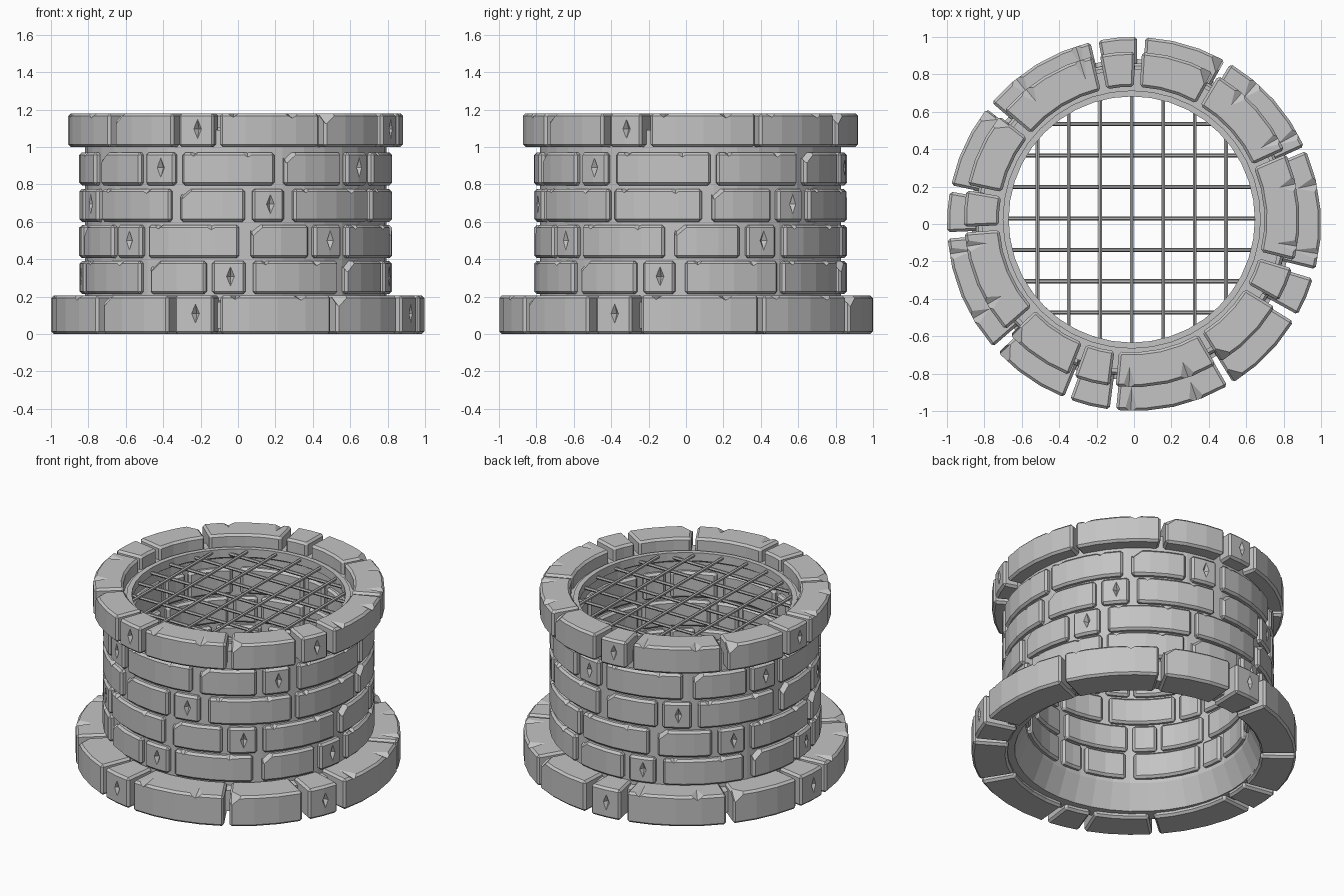
import bpy, bmesh, math
from mathutils import Matrix, Vector

if "Cube" in bpy.data.objects:
    bpy.data.objects.remove(bpy.data.objects["Cube"])

CX, CY = -0.012, 0.024          # axis of the shaft and rim


def material(name, v):
    m = bpy.data.materials.new(name)
    m.diffuse_color = (v, v, v, 1)
    m.use_nodes = True
    m.node_tree.nodes["Principled BSDF"].inputs["Base Color"].default_value = m.diffuse_color
    return m


STONE = material("stone grey", 0.55)

# One course of bricks: start angle, end angle, kind (s small, l long, m medium)
BRICKS = [(250, 262.5, 's'), (264.5, 300, 'l'), (302, 328.5, 'm'),
          (331, 343, 's'), (346, 383, 'l'), (384.5, 419, 'l'), (421, 446.5, 'm'),
          (449, 461, 's'), (463.5, 499.5, 'l'), (502, 528, 'm'),
          (530, 542.5, 's'), (544.5, 581, 'l'), (583.5, 608, 'm')]
# Wider joints on the wall courses
TRIM = {'s': (0, 0), 'l': (0.8, 0), 'm': (1.8, -0.3)}


def add_object(name, bm, mat):
    bmesh.ops.recalc_face_normals(bm, faces=bm.faces[:])
    me = bpy.data.meshes.new(name)
    bm.to_mesh(me)
    bm.free()
    me.materials.append(mat)
    ob = bpy.data.objects.new(name, me)
    bpy.context.collection.objects.link(ob)
    return ob


def arc_block(bm, a0, a1, r0, r1, z0, z1):
    # Curved brick as a swept rectangle with flat facets
    n = max(2, round((a1 - a0) / 9))
    rings = []
    for i in range(n + 1):
        a = math.radians(a0 + (a1 - a0) * i / n)
        c, s = math.cos(a), math.sin(a)
        rings.append([bm.verts.new((r * c, r * s, z)) for r, z in
                      ((r0, z0), (r1, z0), (r1, z1), (r0, z1))])
    for p, q in zip(rings, rings[1:]):
        for k in range(4):
            j = (k + 1) % 4
            bm.faces.new((p[k], p[j], q[j], q[k]))
    bm.faces.new(rings[0][::-1])
    bm.faces.new(rings[-1])


def diamond(bm, angle, r, z, depth, width, height):
    # Octahedral chip cutter: radial, tangential and vertical half sizes
    a = math.radians(angle)
    mat = (Matrix.Rotation(a, 4, 'Z') @ Matrix.Translation((r, 0, z))
           @ Matrix.Diagonal((depth, width, height, 1)))
    bmesh.ops.create_uvsphere(bm, u_segments=4, v_segments=2, radius=1, matrix=mat)


def course(name, rot, r0, r1, z0, z1, centre, notch, trim=0):
    bm, cut = bmesh.new(), bmesh.new()
    for a0, a1, kind in BRICKS:
        a0, a1 = a0 + rot + trim * TRIM[kind][0], a1 + rot + trim * TRIM[kind][1]
        arc_block(bm, a0, a1, r0, r1, z0, z1)
        span = a1 - a0
        if kind == 's':
            diamond(cut, a0 + span * 0.55, r1, (z0 + z1) / 2 + 0.006, 0.03, 0.022, 0.052)
        elif kind == 'l':
            diamond(cut, a0 + span * 0.13, r1, z1, notch, 0.035, 0.022)
            diamond(cut, a0 + span * 0.71, r1, z1, notch * 0.8, 0.045, 0.026)
        else:
            diamond(cut, a0 + 0.6, r1, z1, 0.08, 0.075, 0.06)
    bmesh.ops.recalc_face_normals(bm, faces=bm.faces[:])
    sharp = [e for e in bm.edges if e.calc_face_angle(0) > 0.8]
    bmesh.ops.bevel(bm, geom=sharp, offset=0.014, offset_type='OFFSET',
                    segments=1, profile=0.5, affect='EDGES', clamp_overlap=True)
    ob = add_object(name, bm, STONE)
    cutter = add_object("chip_cutter", cut, STONE)
    cutter.hide_render = True
    mod = ob.modifiers.new("chips", 'BOOLEAN')
    mod.operation = 'DIFFERENCE'
    mod.solver = 'EXACT'
    mod.object = cutter
    # Bake the chips and drop the cutter
    bpy.context.view_layer.update()
    dg = bpy.context.evaluated_depsgraph_get()
    baked = bpy.data.meshes.new_from_object(ob.evaluated_get(dg))
    ob.modifiers.clear()
    if len(baked.polygons) > 100:
        ob.data = baked
    bpy.data.objects.remove(cutter)
    ob.location = (centre[0], centre[1], 0)
    return ob


def lathe(name, profile, n=40):
    # Closed profile turned around the axis
    bm = bmesh.new()
    rings = []
    for i in range(n):
        a = 2 * math.pi * i / n
        rings.append([bm.verts.new((r * math.cos(a), r * math.sin(a), z)) for r, z in profile])
    for i in range(n):
        p, q = rings[i], rings[(i + 1) % n]
        for k in range(len(profile)):
            j = (k + 1) % len(profile)
            bm.faces.new((p[k], p[j], q[j], q[k]))
    add_object(name, bm, STONE).location = (CX, CY, 0)


# Brick courses from the wide foot to the rim
course("base_ring", 0, 0.78, 1.0, 0.0, 0.206, (0, 0), 0.13)
rows = [(11.2, 0.214), (50.3, 0.406), (-54.8, 0.6), (-15.5, 0.795)]
for i, (rot, z) in enumerate(rows):
    course(f"wall_course_{i + 1}", rot, 0.66, 0.837, z, z + 0.176, (CX, CY), 0.05, 1)
course("rim_ring", 0, 0.71, 0.897, 1.0, 1.18, (CX, CY), 0.11)

# Mortar core, flared inside the foot, and the ring that holds the grate
lathe("mortar_core", [(0.76, 0.03), (0.86, 0.03), (0.86, 0.17), (0.805, 0.18),
                      (0.805, 1.09), (0.675, 1.09), (0.675, 1.04), (0.69, 1.03), (0.69, 0.19)])
lathe("grate_frame", [(0.658, 1.05), (0.69, 1.05), (0.69, 1.105), (0.658, 1.105)])

# Iron grate: two crossing layers of seven bars
bm = bmesh.new()
for i in range(-3, 4):
    d = i * 0.168
    length = 2 * math.sqrt(0.67 ** 2 - d * d)
    for axis, pos in (('X', (d, 0, 1.085)), ('Y', (0, d + 0.006, 1.07))):
        mat = Matrix.Translation(Vector(pos)) @ Matrix.Rotation(math.pi / 2, 4, axis)
        bmesh.ops.create_cone(bm, cap_ends=True, segments=6, radius1=0.011,
                              radius2=0.011, depth=length, matrix=mat)
add_object("iron_grate", bm, material("iron grey", 0.45)).location = (CX, CY, 0)
